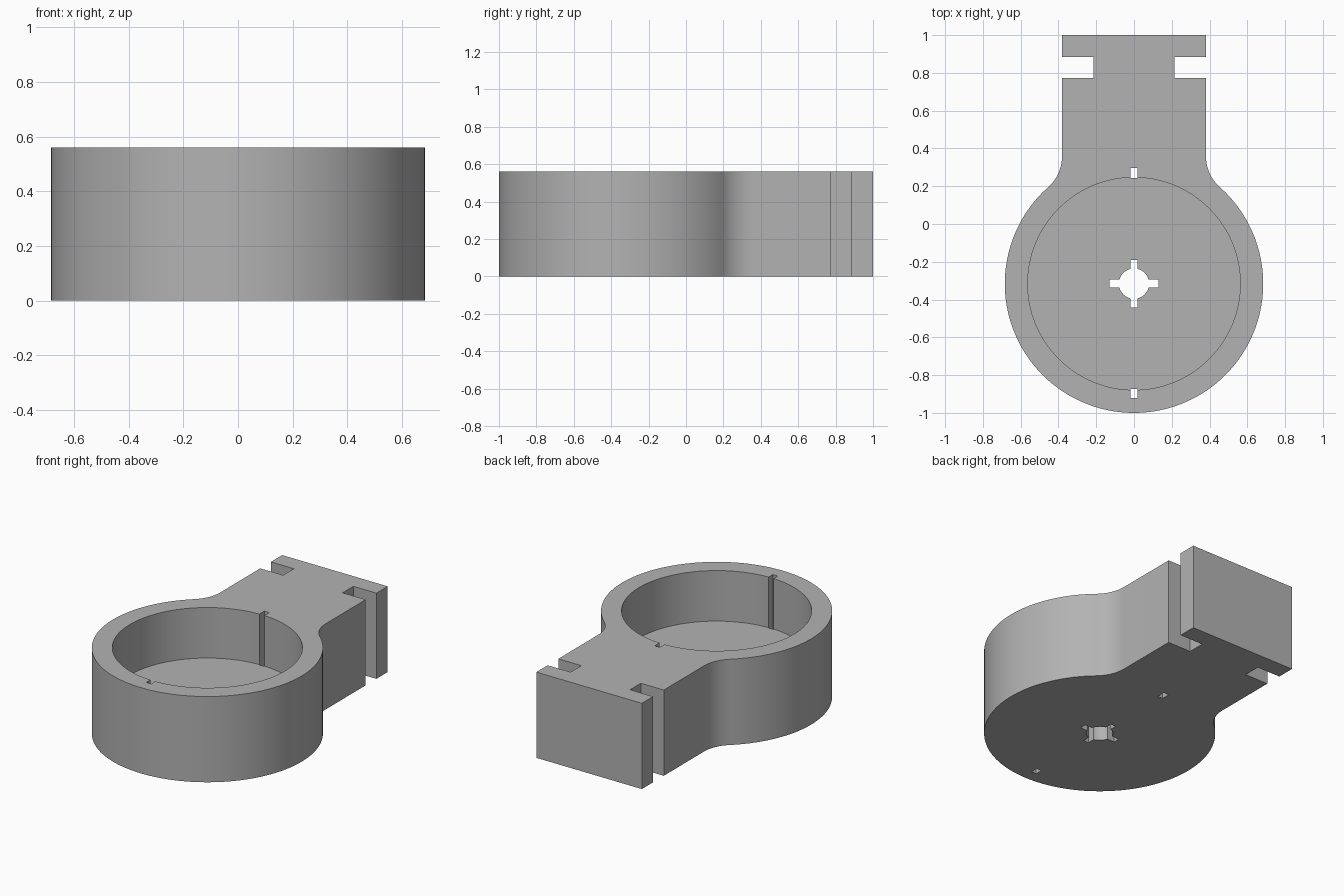
import bpy, bmesh
from math import sin, cos, pi, atan2, radians, sqrt

cube = bpy.data.objects.get("Cube")
if cube:
    bpy.data.objects.remove(cube, do_unlink=True)

HEIGHT, FLOOR = 0.56, 0.23
CY, OUTER, POCKET = -0.316, 0.684, 0.5625
STEM, FILLET = 0.381, 0.22

grey = bpy.data.materials.new("plain grey")
grey.use_nodes = True
colour = (0.45, 0.45, 0.45, 1)
grey.diffuse_color = colour
grey.node_tree.nodes["Principled BSDF"].inputs["Base Color"].default_value = colour


def arc(cx, cy, r, a0, a1, n):
    return [(cx + r * cos(a0 + (a1 - a0) * i / n), cy + r * sin(a0 + (a1 - a0) * i / n))
            for i in range(n + 1)]


def prism(name, outline, z0, z1):
    """Extrude a flat outline between two heights."""
    bm = bmesh.new()
    face = bm.faces.new([bm.verts.new((x, y, z0)) for x, y in outline])
    new = bmesh.ops.extrude_face_region(bm, geom=[face])["geom"]
    bmesh.ops.translate(bm, vec=(0, 0, z1 - z0),
                        verts=[v for v in new if isinstance(v, bmesh.types.BMVert)])
    bmesh.ops.recalc_face_normals(bm, faces=bm.faces)
    mesh = bpy.data.meshes.new(name)
    bm.to_mesh(mesh)
    bm.free()
    mesh.materials.append(grey)
    obj = bpy.data.objects.new(name, mesh)
    bpy.context.collection.objects.link(obj)
    return obj


def box(x, y0, y1):
    return [(-x, y0), (x, y0), (x, y1), (-x, y1)]


# Right half of the outline: round cup, fillet, stem and side notch
fx = STEM + FILLET
fy = CY + sqrt((OUTER + FILLET) ** 2 - fx ** 2)
a = atan2(fy - CY, fx)
half = arc(0, CY, OUTER, -pi / 2, a, 80)
half += arc(fx, fy, FILLET, a + pi, pi, 16)[1:]
half += [(STEM, 0.773), (0.215, 0.773), (0.215, 0.884), (STEM, 0.884), (STEM, 1.0)]
outline = half + [(-x, y) for x, y in reversed(half[1:])]
body = prism("holder_body", outline, 0, HEIGHT)

# Cutters: pocket, centre hole with four keyways, and two wall slots
low, high = -0.1, HEIGHT + 0.1
cutters = [
    prism("pocket_cutter", arc(0, CY, POCKET, 0, 2 * pi, 128)[:-1], FLOOR, high),
    prism("hole_cutter", arc(0, CY, 0.08, 0, 2 * pi, 48)[:-1], low, high),
    prism("cross_keyway_cutter", box(0.13, CY - 0.021, CY + 0.021), low, high),
    prism("long_keyway_cutter", box(0.018, CY - 0.125, CY + 0.125), low, high),
    prism("back_slot_cutter", box(0.018, CY + POCKET - 0.004, 0.297), low, high),
    prism("front_slot_cutter", box(0.018, -0.922, CY - POCKET + 0.004), low, high),
]
bpy.context.view_layer.objects.active = body
for cutter in cutters:
    cutter.hide_render = True
    mod = body.modifiers.new(cutter.name, 'BOOLEAN')
    mod.operation, mod.solver, mod.object = 'DIFFERENCE', 'EXACT', cutter
    bpy.ops.object.modifier_apply(modifier=mod.name)
    bpy.data.objects.remove(cutter, do_unlink=True)

# Smooth round walls, sharp corners
bpy.ops.object.select_all(action='DESELECT')
body.select_set(True)
bpy.ops.object.shade_smooth_by_angle(angle=radians(30))
